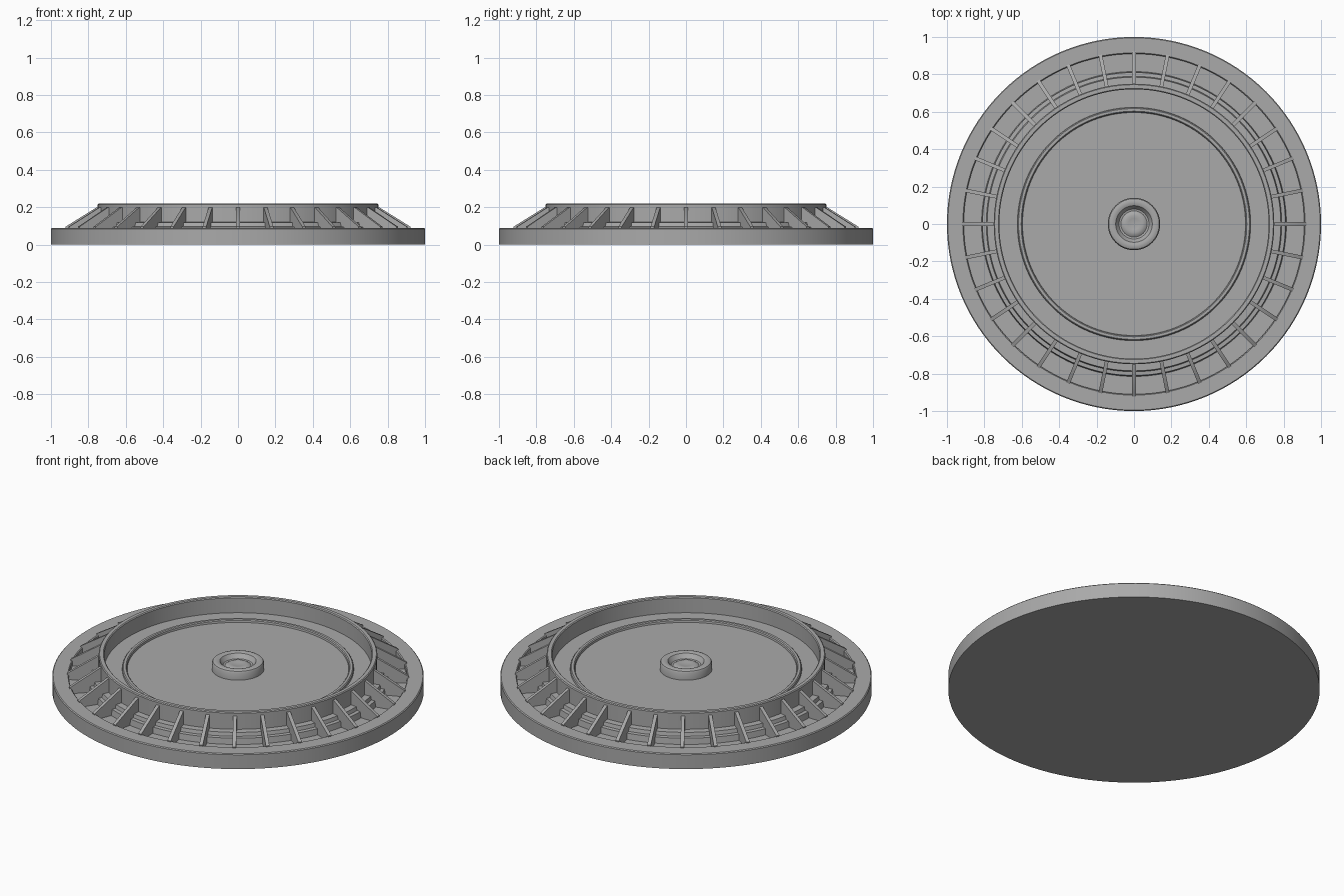
import bpy, bmesh, math
from mathutils import Matrix

if "Cube" in bpy.data.objects:
    bpy.data.objects.remove(bpy.data.objects["Cube"], do_unlink=True)

grey = bpy.data.materials.new("mid grey")
grey.use_nodes = True
grey.diffuse_color = (0.4, 0.4, 0.4, 1)
grey.node_tree.nodes["Principled BSDF"].inputs["Base Color"].default_value = (0.4, 0.4, 0.4, 1)


def finish(name, bm):
    bmesh.ops.remove_doubles(bm, verts=bm.verts, dist=1e-5)
    bmesh.ops.recalc_face_normals(bm, faces=bm.faces)
    mesh = bpy.data.meshes.new(name)
    bm.to_mesh(mesh)
    bm.free()
    obj = bpy.data.objects.new(name, mesh)
    bpy.context.collection.objects.link(obj)
    mesh.materials.append(grey)
    bpy.ops.object.select_all(action="DESELECT")
    obj.select_set(True)
    bpy.context.view_layer.objects.active = obj
    bpy.ops.object.shade_smooth_by_angle(angle=math.radians(35))
    return obj


def lathe(name, profile, steps=128):
    """Spin an (r, z) profile about the vertical axis."""
    bm = bmesh.new()
    verts = [bm.verts.new((r, 0, z)) for r, z in profile]
    edges = [bm.edges.new(pair) for pair in zip(verts, verts[1:])]
    bmesh.ops.spin(bm, geom=verts + edges, cent=(0, 0, 0), axis=(0, 0, 1),
                   angle=math.tau, steps=steps)
    return finish(name, bm)


# Base disc: rim, groove, stepped ledges, tall wall and recessed floor
lathe("base_disc", [
    (0, 0), (1, 0), (1, 0.085), (0.995, 0.09), (0.915, 0.09), (0.91, 0.085),
    (0.91, 0.06), (0.815, 0.06), (0.81, 0.095), (0.79, 0.097), (0.785, 0.118),
    (0.75, 0.12), (0.75, 0.215), (0.745, 0.22), (0.725, 0.22), (0.72, 0.215),
    (0.72, 0.127), (0, 0.127)])

# Low ridge around the inner floor
lathe("floor_ridge", [
    (0.625, 0.12), (0.622, 0.138), (0.617, 0.143), (0.603, 0.143),
    (0.598, 0.138), (0.595, 0.12)])

# Rounded hub with a dished middle and small raised centre
lathe("centre_hub", [
    (0.14, 0.12), (0.14, 0.168), (0.135, 0.177), (0.125, 0.181), (0.11, 0.181),
    (0.098, 0.177), (0.09, 0.165), (0.08, 0.152), (0.07, 0.15), (0.06, 0.157),
    (0.045, 0.161), (0.03, 0.158), (0, 0.155)], 64)

# Sloping ribs around the groove
bm = bmesh.new()
RIBS = 32
side = [(0.74, 0.055), (0.91, 0.055), (0.922, 0.088), (0.922, 0.096),
        (0.755, 0.2), (0.74, 0.2)]
for i in range(RIBS):
    turn = Matrix.Rotation(math.tau * i / RIBS, 4, "Z")
    face = bm.faces.new([bm.verts.new((r, -0.01, z)) for r, z in side])
    out = bmesh.ops.extrude_face_region(bm, geom=[face], use_keep_orig=True)
    moved = [v for v in out["geom"] if isinstance(v, bmesh.types.BMVert)]
    bmesh.ops.translate(bm, verts=moved, vec=(0, 0.02, 0))
    bmesh.ops.transform(bm, matrix=turn, verts=list(face.verts) + moved)
finish("groove_ribs", bm)
